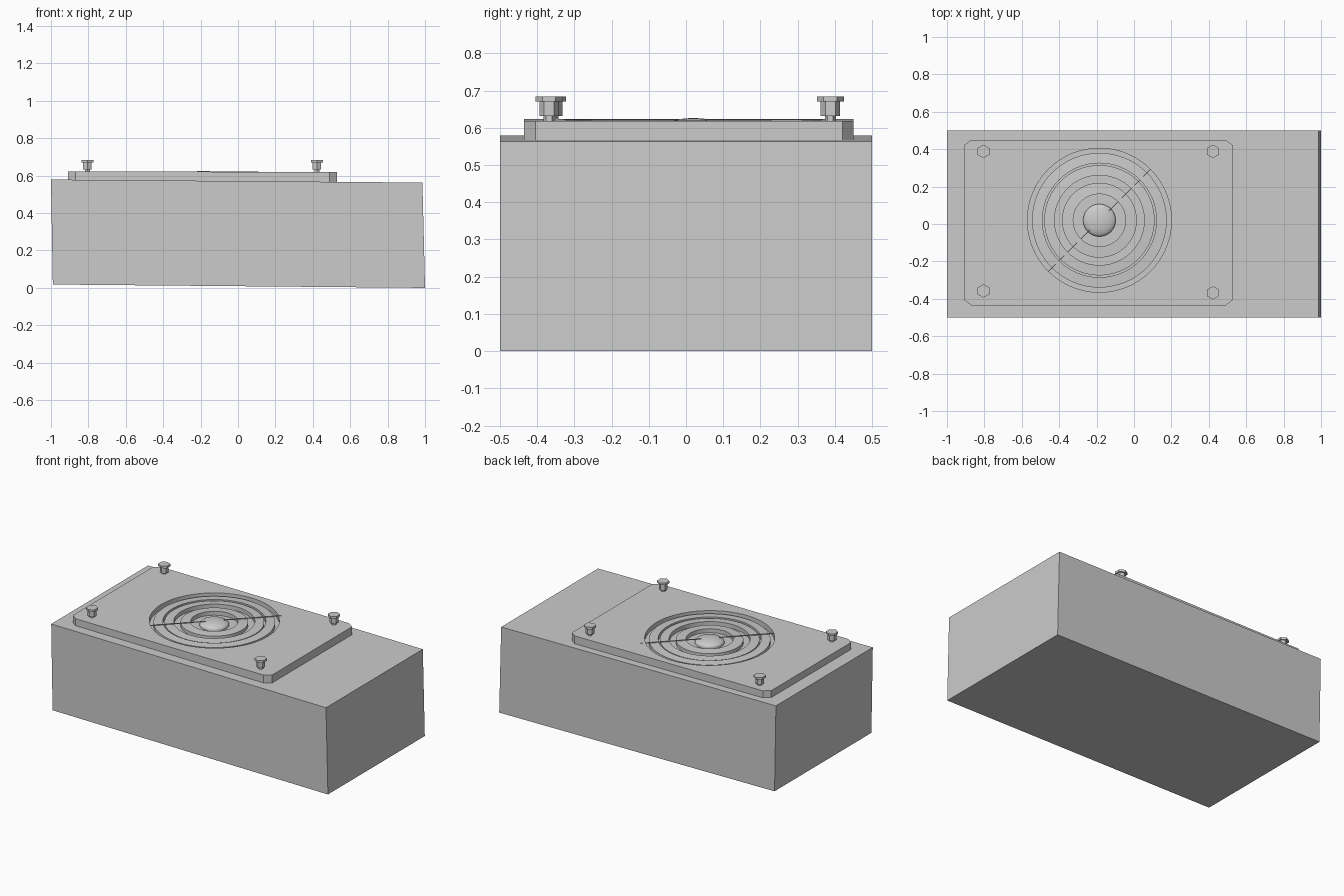
import bpy, bmesh, math
from mathutils import Vector

old = bpy.data.objects.get("Cube")
if old:
    bpy.data.objects.remove(old, do_unlink=True)

# One plain grey for everything
grey = bpy.data.materials.new("plain_grey")
grey.use_nodes = True
grey.diffuse_color = (0.6, 0.6, 0.6, 1)
grey.node_tree.nodes["Principled BSDF"].inputs["Base Color"].default_value = grey.diffuse_color

CENTRE = Vector((-0.185, 0.02, 0))


def make_object(name, bm):
    bmesh.ops.recalc_face_normals(bm, faces=bm.faces)
    mesh = bpy.data.meshes.new(name)
    bm.to_mesh(mesh)
    bm.free()
    mesh.materials.append(grey)
    obj = bpy.data.objects.new(name, mesh)
    bpy.context.collection.objects.link(obj)
    return obj


def loft(name, lower, upper):
    """Close two matching loops of points into a solid."""
    bm = bmesh.new()
    a = [bm.verts.new(p) for p in lower]
    b = [bm.verts.new(p) for p in upper]
    bm.faces.new(a)
    bm.faces.new(b)
    n = len(a)
    for i in range(n):
        j = (i + 1) % n
        bm.faces.new((a[i], a[j], b[j], b[i]))
    return make_object(name, bm)


def lathe(name, profile, sides, place, start=0.0):
    """Spin (radius, height) points around an upright axis."""
    bm = bmesh.new()
    rings = []
    for r, z in profile:
        rings.append([bm.verts.new((place[0] + r * math.cos(start + math.tau * i / sides),
                                    place[1] + r * math.sin(start + math.tau * i / sides), z))
                      for i in range(sides)])
    for a, b in zip(rings, rings[1:]):
        for i in range(sides):
            j = (i + 1) % sides
            bm.faces.new((a[i], a[j], b[j], b[i]))
    bm.faces.new(rings[0])
    bm.faces.new(rings[-1])
    return make_object(name, bm)


def smooth(obj):
    bpy.ops.object.select_all(action="DESELECT")
    obj.select_set(True)
    bpy.context.view_layer.objects.active = obj
    bpy.ops.object.shade_smooth_by_angle(angle=math.radians(30))


# Cabinet: slightly skewed box
side = [(-0.99, 0.018), (1.0, 0.0), (0.986, 0.563), (-1.0, 0.579)]
loft("cabinet", [(x, -0.5, z) for x, z in side], [(x, 0.5, z) for x, z in side])

# Mounting plate with clipped corners and a gently sloping top
x0, x1, y0, y1, cx, cy = -0.91, 0.53, -0.435, 0.45, 0.04, 0.03
outline = [(x0 + cx, y0), (x1 - cx, y0), (x1, y0 + cy), (x1, y1 - cy),
           (x1 - cx, y1), (x0 + cx, y1), (x0, y1 - cy), (x0, y0 + cy)]


def top_height(x):
    return 0.621 - 0.0035 * (x - CENTRE.x)


plate = loft("mounting_plate", [(x, y, 0.55) for x, y in outline],
             [(x, y, top_height(x)) for x, y in outline])

# Round recess in the plate
cutter = lathe("recess_cutter", [(0.385, 0.59), (0.385, 0.7)], 64, CENTRE)
cutter.hide_render = True
cutter.hide_set(True)
cutter.display_type = "WIRE"
cut = plate.modifiers.new("recess", "BOOLEAN")
cut.operation = "DIFFERENCE"
cut.solver = "EXACT"
cut.object = cutter

# Concentric ridges inside the recess
low, high = 0.598, 0.616
for outer, inner in ((0.36, 0.305), (0.295, 0.24), (0.2, 0.14)):
    bm = bmesh.new()
    loops = [[bm.verts.new((CENTRE.x + r * math.cos(math.tau * i / 64),
                            CENTRE.y + r * math.sin(math.tau * i / 64), z)) for i in range(64)]
             for r, z in ((outer, 0.58), (outer, high - 0.004), (inner, high), (inner, 0.58))]
    for k in range(4):
        a, b = loops[k], loops[(k + 1) % 4]
        for i in range(64):
            j = (i + 1) % 64
            bm.faces.new((a[i], a[j], b[j], b[i]))
    smooth(make_object("cone_ridge", bm))

# Rounded cap in the middle
steps = 10
arc = [math.pi / 2 * i / steps for i in range(steps)]
cap = lathe("centre_cap", [(0.087, 0.58)] + [(0.087 * math.cos(t), low + 0.028 * math.sin(t))
                                             for t in arc], 48, CENTRE)
smooth(cap)

# Thin diagonal bar across the recess
along = Vector((1, 1, 0)).normalized()
across = Vector((1, -1, 0)).normalized() * 0.002
ends = [CENTRE - along * 0.415 + across, CENTRE + along * 0.415 + across,
        CENTRE + along * 0.415 - across, CENTRE - along * 0.415 - across]
loft("diagonal_bar", [p + Vector((0, 0, 0.617)) for p in ends],
     [p + Vector((0, 0, 0.622)) for p in ends])

# Four hexagonal corner bolts
for x, y in ((-0.805, 0.388), (0.422, 0.388), (-0.805, -0.358), (0.422, -0.368)):
    lathe("corner_bolt", [(0.015, 0.6), (0.015, 0.632), (0.026, 0.632), (0.026, 0.67),
                          (0.036, 0.67), (0.036, 0.684)], 6, (x, y), math.pi / 6)
